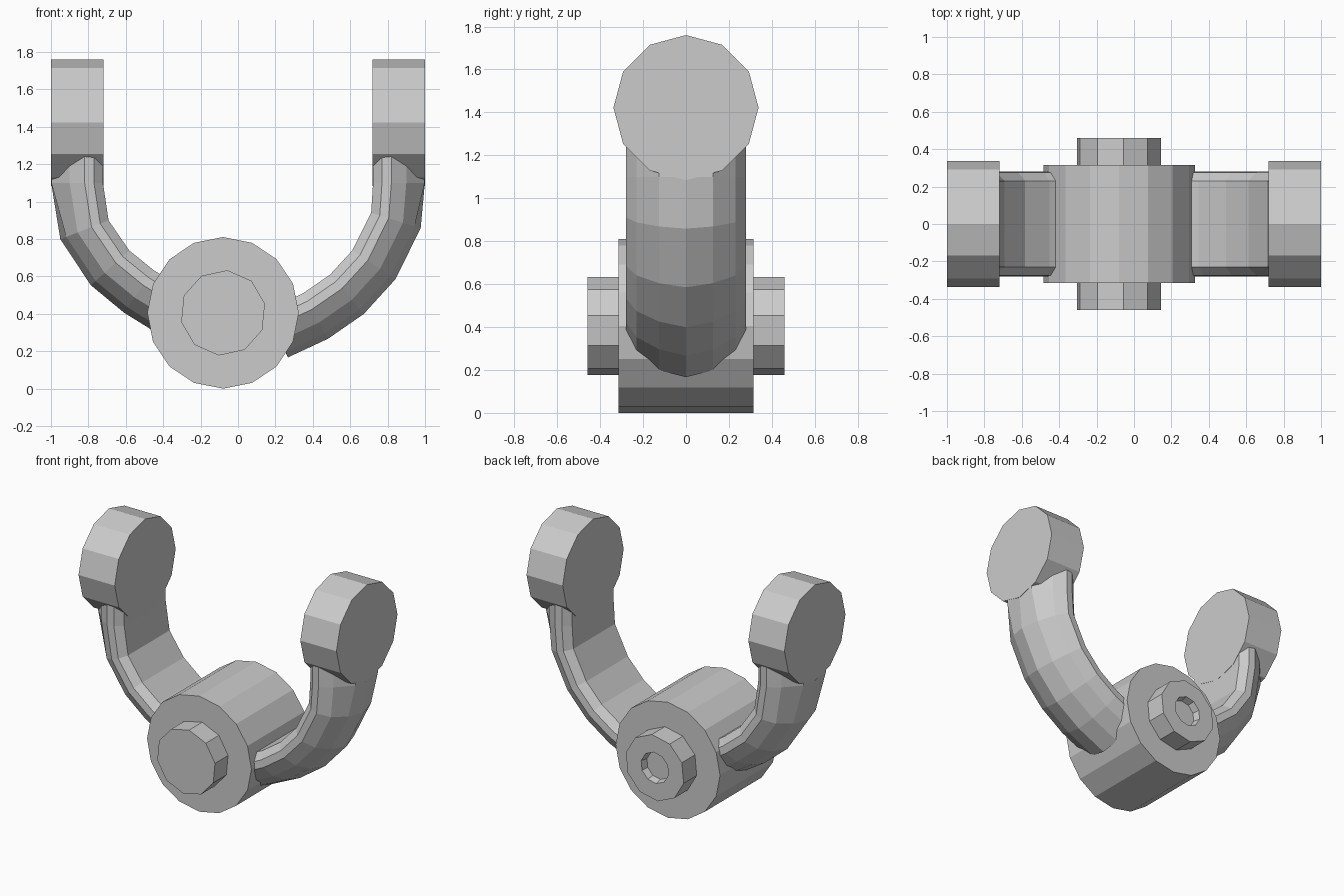
import bpy, bmesh
from math import cos, sin, pi
from mathutils import Vector, Matrix

if "Cube" in bpy.data.objects:
    bpy.data.objects.remove(bpy.data.objects["Cube"])


def finish(name, bm):
    bmesh.ops.remove_doubles(bm, verts=bm.verts, dist=1e-5)
    bmesh.ops.recalc_face_normals(bm, faces=bm.faces)
    mesh = bpy.data.meshes.new(name)
    bm.to_mesh(mesh)
    bm.free()
    ob = bpy.data.objects.new(name, mesh)
    bpy.context.collection.objects.link(ob)
    return ob


def skin(bm, loops):
    """Bridge equal-length closed loops and cap both ends."""
    rings = [[bm.verts.new(p) for p in loop] for loop in loops]
    n = len(rings[0])
    for a, b in zip(rings, rings[1:]):
        for i in range(n):
            j = (i + 1) % n
            bm.faces.new((a[i], a[j], b[j], b[i]))
    bm.faces.new(rings[0])
    bm.faces.new(rings[-1])


def lathe(name, profile, sides, centre, axis, phase=0.0):
    """Revolve (radius, offset) pairs around the x or y axis."""
    loops = []
    for r, t in profile:
        loop = []
        for i in range(sides):
            a = 2 * pi * i / sides + phase
            u, w = r * sin(a), r * cos(a)
            p = Vector((t, u, w)) if axis == 'x' else Vector((u, t, w))
            loop.append(p + Vector(centre))
        loops.append(loop)
    bm = bmesh.new()
    skin(bm, loops)
    return finish(name, bm)


def arm(name, path, side):
    """Sweep a D-shaped section along the inner edge of the yoke."""
    pts = [Vector(p) for p in path]
    loops = []
    for i, p in enumerate(pts):
        t = (pts[max(i - 1, 0)] - pts[min(i + 1, len(pts) - 1)]).normalized()
        n = Vector((t.y, -t.x))
        if i < 2:
            n = Vector((1, 0))
        flat = 0.278 if i < 2 else 0.245   # upper end flattens into the pad
        half = [(0.23, 0.002), (0.275, 0.05), (0.28, 0.10),
                (0.23, 0.18), (0.125, flat)]
        section = half + [(0, 0.279)] + [(-y, d) for y, d in reversed(half)]
        loops.append([(side * (p.x + n.x * d), y, p.y + n.y * d)
                      for y, d in section])
    bm = bmesh.new()
    skin(bm, loops)
    return finish(name, bm)


HUB = (-0.08, 0, 0.405)

# Central hub barrel
lathe("hub", [(0.405, -0.315), (0.405, 0.315)], 16, HUB, 'y')

# Axle through the hub: plain at the front, shallow socket at the back
lathe("axle", [(0.229, -0.46), (0.229, 0.46), (0.108, 0.46), (0.098, 0.41)],
      10, HUB, 'y', 0.1)

# Curved arms, the left one meeting the hub slightly higher
arm("right_arm", [(0.72, 1.3), (0.72, 1.1), (0.71, 0.94), (0.61, 0.74),
                  (0.49, 0.61), (0.345, 0.51), (0.15, 0.42)], 1)
arm("left_arm", [(0.72, 1.3), (0.72, 1.1), (0.69, 0.90), (0.58, 0.74),
                 (0.45, 0.635), (0.28, 0.53)], -1)

# Round pads at the arm tips
for name, s in (("right_pad", 1), ("left_pad", -1)):
    lathe(name, [(0.338, 0.72 * s), (0.338, 1.0 * s)], 12, (0, 0, 1.422), 'x')
